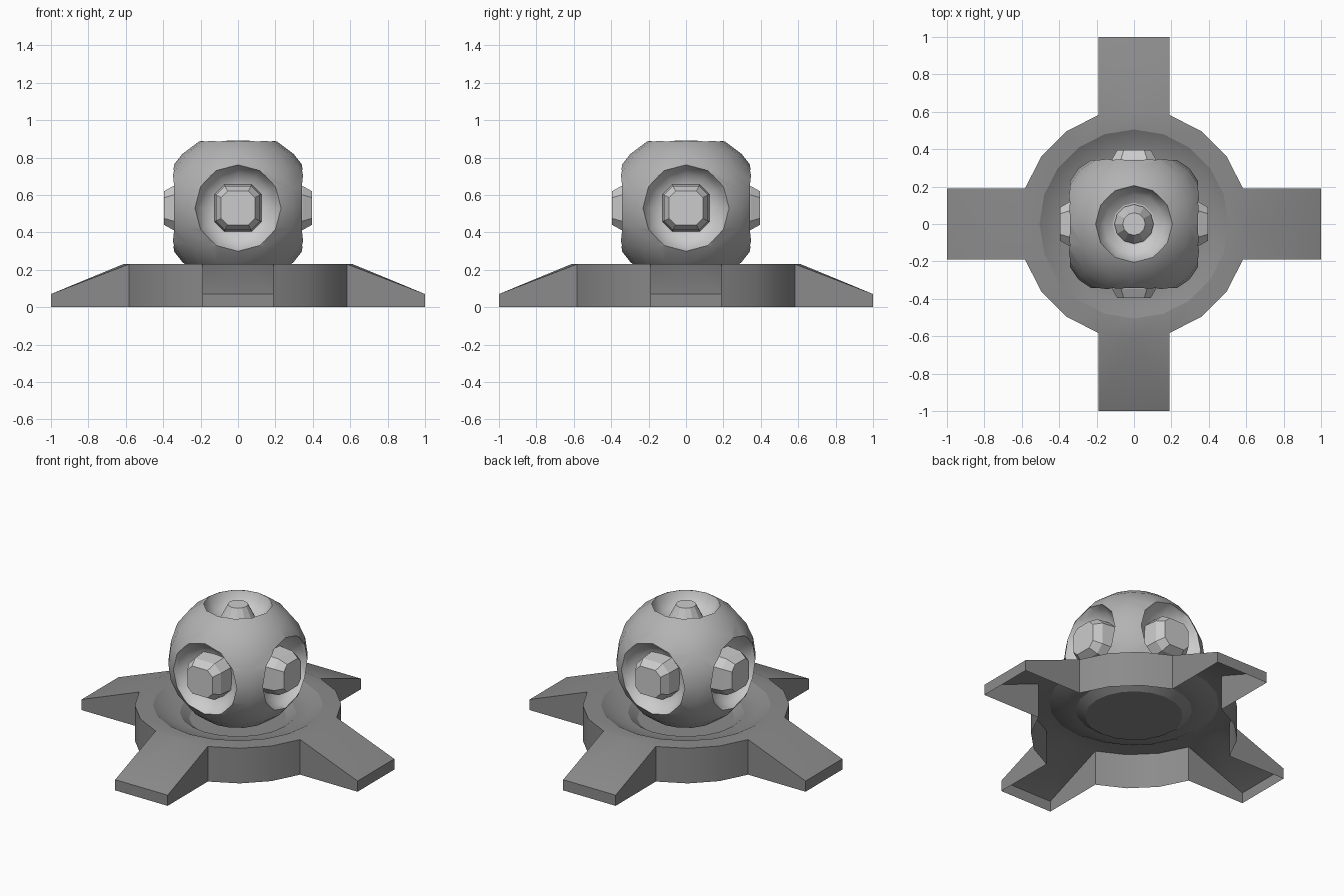
import bpy, bmesh
from math import cos, sin, pi, radians
from mathutils import Vector, Matrix

if "Cube" in bpy.data.objects:
    bpy.data.objects.remove(bpy.data.objects["Cube"])

CENTRE = Vector((0, 0, 0.53))
SIDES = {"right": (1, 0, 0), "left": (-1, 0, 0), "back": (0, 1, 0),
         "front": (0, -1, 0), "top": (0, 0, 1), "bottom": (0, 0, -1)}


def grey(name, v):
    m = bpy.data.materials.new(name)
    m.diffuse_color = (v, v, v, 1)
    m.use_nodes = True
    m.node_tree.nodes["Principled BSDF"].inputs["Base Color"].default_value = m.diffuse_color
    return m


DARK, MID, LIGHT = grey("dark_grey", 0.26), grey("mid_grey", 0.45), grey("light_grey", 0.6)


def smooth(ob, angle):
    bpy.ops.object.select_all(action='DESELECT')
    ob.select_set(True)
    bpy.context.view_layer.objects.active = ob
    bpy.ops.object.shade_smooth_by_angle(angle=radians(angle))


def finish(name, bm, mat, angle=30, recalc=True):
    if recalc:
        bmesh.ops.recalc_face_normals(bm, faces=bm.faces)
    me = bpy.data.meshes.new(name)
    bm.to_mesh(me)
    bm.free()
    me.materials.append(mat)
    ob = bpy.data.objects.new(name, me)
    bpy.context.collection.objects.link(ob)
    smooth(ob, angle)
    return ob


def ring(bm, n, r, z):
    return [bm.verts.new((r * cos(2 * pi * i / n), r * sin(2 * pi * i / n), z)) for i in range(n)]


def octagon(bm, h, c, z):
    pts = ((h, -c), (h, c), (c, h), (-c, h), (-h, c), (-h, -c), (-c, -h), (c, -h))
    return [bm.verts.new((x, y, z)) for x, y in pts]


def bridge(bm, a, b):
    n = len(a)
    for i in range(n):
        j = (i + 1) % n
        bm.faces.new((a[i], a[j], b[j], b[i]))


def along(axis):
    # places a z-pointing part on one side of the ball
    side = Vector((1, 0, 0)) if axis.z else Vector((0, 0, 1))
    m = Matrix((side, axis.cross(side), axis)).transposed().to_4x4()
    return Matrix.Translation(CENTRE) @ m


def loft(bm, rings, mat):
    for a, b in zip(rings, rings[1:]):
        bridge(bm, a, b)
    bm.faces.new(rings[0][::-1])
    bm.faces.new(rings[-1])
    bmesh.ops.transform(bm, matrix=mat, verts=[v for r in rings for v in r])


# Star base: open-bottomed 20-sided shell with a stepped bowl and four sloping arms
bm = bmesh.new()
N = 20
foot = {i: bm.verts.new((0.613 * cos(i * pi / 10), 0.613 * sin(i * pi / 10), 0))
        for i in range(N) if i % 5}
bowl = [ring(bm, N, r, z) for r, z in
        ((0.613, 0.23), (0.505, 0.23), (0.425, 0.187), (0.345, 0.183), (0.29, 0.145))]
for a, b in zip(bowl, bowl[1:]):
    bridge(bm, a, b)
bm.faces.new(bowl[-1])
top = bowl[0]
for i in range(N):
    j = (i + 1) % N
    if i % 5 and j % 5:
        bm.faces.new((foot[i], foot[j], top[j], top[i]))
for k in range(0, N, 5):
    rot = Matrix.Rotation(k * pi / 10, 3, 'Z')
    l, r, t, b = (bm.verts.new(rot @ Vector(p)) for p in
                  ((1, 0.19, 0.07), (1, -0.19, 0.07), (1, 0.19, 0), (1, -0.19, 0)))
    p, q = (k - 1) % N, (k + 1) % N
    for f in ((top[p], r, top[k]), (top[k], r, l), (top[k], l, top[q]),
              (foot[p], b, r, top[p]), (t, foot[q], top[q], l), (b, t, l, r)):
        bm.faces.new(f)
finish("star_base", bm, DARK, 27, recalc=False)

# Ball
bm = bmesh.new()
bmesh.ops.create_uvsphere(bm, u_segments=16, v_segments=12, radius=0.42,
                          matrix=Matrix.Translation(CENTRE) @ Matrix.Diagonal((1, 1, 0.975, 1)))
ball = finish("ball", bm, MID)

# Concave sockets cut into the ball on all six sides
bm = bmesh.new()
for axis in map(Vector, SIDES.values()):
    s = 0.87 if axis.z else 1.0
    loft(bm, [ring(bm, 12, r * s, d) for r, d in
              ((0.13, 0.245), (0.185, 0.275), (0.215, 0.31), (0.232, 0.345), (0.262, 0.43))], along(axis))
cutter = finish("socket_cutter", bm, LIGHT)
cutter.hide_render = True
ball.data.materials.append(LIGHT)
mod = ball.modifiers.new("sockets", 'BOOLEAN')
mod.operation = 'DIFFERENCE'
mod.solver = 'EXACT'
mod.object = cutter
mod.material_mode = 'TRANSFER'
bpy.context.view_layer.objects.active = ball
bpy.ops.object.modifier_apply(modifier=mod.name)
bpy.data.objects.remove(cutter)
smooth(ball, 33)

# Knobs: chamfered square studs on the sides, round ones above and below
for name, axis in SIDES.items():
    axis = Vector(axis)
    bm = bmesh.new()
    if axis.z:
        rings = [ring(bm, 12, r, d) for r, d in ((0.105, 0.23), (0.105, 0.27), (0.06, 0.36))]
    else:
        rings = [octagon(bm, h, c, d) for h, c, d in
                 ((0.127, 0.075, 0.23), (0.118, 0.07, 0.345), (0.09, 0.055, 0.395))]
    loft(bm, rings, along(axis))
    finish(name + "_knob", bm, LIGHT, 20)
